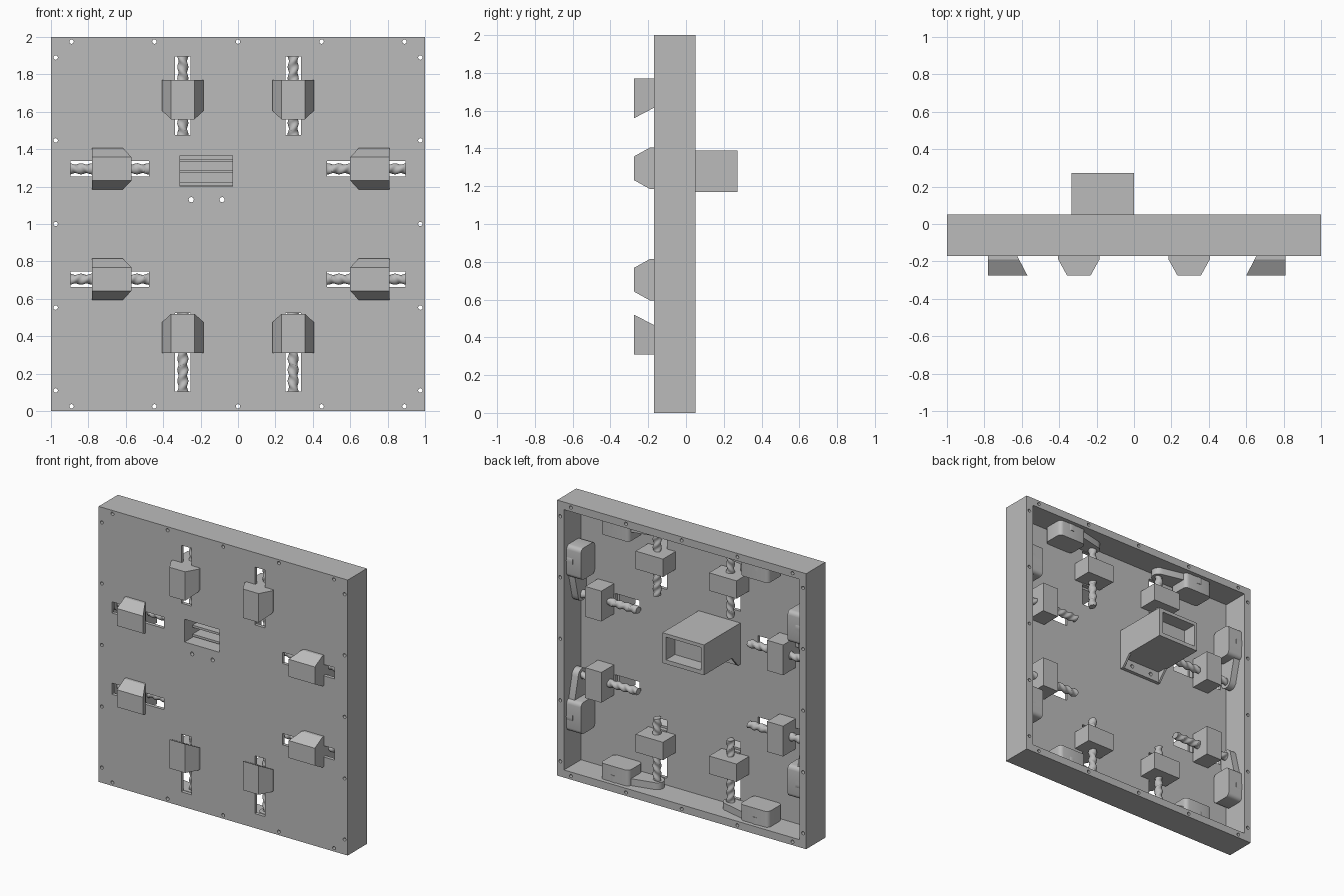
import bpy, bmesh, math

if "Cube" in bpy.data.objects:
    bpy.data.objects.remove(bpy.data.objects["Cube"], do_unlink=True)

grey = bpy.data.materials.new("plain_grey")
grey.use_nodes = True
grey.diffuse_color = (0.5, 0.5, 0.5, 1)
grey.node_tree.nodes["Principled BSDF"].inputs["Base Color"].default_value = (0.5, 0.5, 0.5, 1)


def add_object(name, bm):
    bmesh.ops.recalc_face_normals(bm, faces=bm.faces)
    mesh = bpy.data.meshes.new(name)
    bm.to_mesh(mesh)
    bm.free()
    mesh.materials.append(grey)
    obj = bpy.data.objects.new(name, mesh)
    bpy.context.collection.objects.link(obj)
    return obj


def add_loft(bm, rings):
    """Skin a list of equal rings and cap both ends."""
    loops = [[bm.verts.new(p) for p in ring] for ring in rings]
    n = len(loops[0])
    for a, b in zip(loops, loops[1:]):
        for i in range(n):
            j = (i + 1) % n
            bm.faces.new((a[i], a[j], b[j], b[i]))
    bm.faces.new(loops[0])
    bm.faces.new(loops[-1])


def add_box(bm, x, y, z):
    add_loft(bm, [[(a, y[0], h) for a, h in
                   ((x[0], z[0]), (x[1], z[0]), (x[1], z[1]), (x[0], z[1]))],
                  [(a, y[1], h) for a, h in
                   ((x[0], z[0]), (x[1], z[0]), (x[1], z[1]), (x[0], z[1]))]])


def add_hole(bm, x, z, y0, y1, radius=0.012):
    angles = [math.tau * i / 12 for i in range(12)]
    add_loft(bm, [[(x + radius * math.cos(a), y, z + radius * math.sin(a))
                   for a in angles] for y in (y0, y1)])


def cut(obj, bm):
    """Subtract the cutter mesh and bake the result."""
    cutter = add_object("cutter", bm)
    cutter.hide_render = True
    mod = obj.modifiers.new("cut", "BOOLEAN")
    mod.operation, mod.solver, mod.object = "DIFFERENCE", "EXACT", cutter
    bpy.context.view_layer.update()
    deps = bpy.context.evaluated_depsgraph_get()
    baked = bpy.data.meshes.new_from_object(obj.evaluated_get(deps))
    obj.modifiers.clear()
    obj.data = baked
    bpy.data.objects.remove(cutter, do_unlink=True)


def smooth(obj):
    bpy.ops.object.select_all(action="DESELECT")
    obj.select_set(True)
    bpy.context.view_layer.objects.active = obj
    bpy.ops.object.shade_smooth_by_angle(angle=math.radians(35))


def arc(cx, cy, radius, start, end, steps=8):
    return [(cx + radius * math.cos(math.radians(start + (end - start) * i / steps)),
             cy + radius * math.sin(math.radians(start + (end - start) * i / steps)))
            for i in range(steps + 1)]


def rectangle(t0, t1, y0, y1):
    return [(t0, y0), (t1, y0), (t1, y1), (t0, y1)]


FRONT, BACK, INNER = -0.17, 0.05, -0.145
ROD_T, ROD_Y = 0.295, -0.09
SLOT = (0.475, 0.895)
WINDOW_X, WINDOW_Z = (-0.31, -0.03), (1.2, 1.365)


def placer(angle, side):
    """Map (across, depth, outward) of one clamp to the model."""
    c, s = math.cos(angle), math.sin(angle)

    def place(t, y, r):
        t = side * (ROD_T + t)
        return (r * s + t * c, y, 1 + r * c - t * s)
    return place


# Inner end of the jaw for each edge of the panel: top, left, bottom, right
sides = [("top", 0, 0.56), ("left", 1, 0.60), ("bottom", 2, 0.48), ("right", 3, 0.57)]
clamps = [(f"{name}_{'a' if side > 0 else 'b'}", placer(math.pi / 2 * q, side), tip)
          for name, q, tip in sides for side in (1, -1)]

# Panel: a shallow tray open at the back
bm = bmesh.new()
add_box(bm, (-1, 1), (FRONT, BACK), (0, 2))
panel = add_object("panel", bm)
bm = bmesh.new()
add_box(bm, (-0.945, 0.945), (INNER, 0.2), (0.055, 1.945))
cut(panel, bm)

# Slots, rim screw holes and window
bm = bmesh.new()
for _, place, _ in clamps:
    add_loft(bm, [[place(t, y, r) for t, y in rectangle(-0.041, 0.041, -0.3, -0.1)]
                  for r in SLOT])
for u in (-0.89, -0.447, 0, 0.447, 0.89):
    for v in (-0.975, 0.975):
        add_hole(bm, u, 1 + v, -0.3, 0.2)
        add_hole(bm, v, 1 + u, -0.3, 0.2)
for x in (-0.25, -0.085):
    add_hole(bm, x, 1.13, -0.3, 0.0, 0.014)
add_box(bm, WINDOW_X, (-0.3, -0.1), WINDOW_Z)
cut(panel, bm)

# Clamps: jaw, neck, carriage, threaded rod, drive arm and motor
jaw_outline = [(-0.11, FRONT), (-0.11, -0.19), (-0.063, -0.275),
               (0.063, -0.275), (0.11, -0.19), (0.11, FRONT)]
arm_outline = arc(0, ROD_Y, 0.05, 90, 270) + arc(0.27, -0.055, 0.08, -90, 90)
motor_outline = (arc(0.18, -0.11, 0.03, 180, 270, 4) + arc(0.35, -0.11, 0.03, 270, 360, 4)
                 + arc(0.35, -0.01, 0.03, 0, 90, 4) + arc(0.18, -0.01, 0.03, 90, 180, 4))


def prism(name, place, outline, r0, r1):
    bm = bmesh.new()
    add_loft(bm, [[place(t, y, r) for t, y in outline] for r in (r0, r1)])
    return add_object(name, bm)


for label, place, tip in clamps:
    outer = tip + 0.21
    bm = bmesh.new()
    add_loft(bm, [[place(t, y, tip + 0.055 * (y + 0.275) / 0.105) for t, y in jaw_outline],
                  [place(t, y, outer) for t, y in jaw_outline]])
    add_object("jaw_" + label, bm)
    prism("neck_" + label, place, rectangle(-0.038, 0.038, FRONT, -0.14), tip + 0.07, outer)
    prism("carriage_" + label, place, rectangle(-0.11, 0.11, INNER, 0.0), outer - 0.13, outer)

    # Coarse twin-start thread
    rings = []
    for i in range(65):
        r = 0.445 + 0.455 * i / 64
        ring = []
        for k in range(16):
            a = math.tau * k / 16
            radius = 0.026 + 0.004 * math.cos(2 * a - math.tau * r / 0.06)
            ring.append(place(radius * math.cos(a), ROD_Y + radius * math.sin(a), r))
        rings.append(ring)
    bm = bmesh.new()
    add_loft(bm, rings)
    smooth(add_object("threaded_rod_" + label, bm))

    smooth(prism("drive_arm_" + label, place, arm_outline, 0.895, 0.945))
    smooth(prism("motor_" + label, place, motor_outline, 0.83, 0.945))

# Housing behind the window, open at the front and recessed at the back
bm = bmesh.new()
add_box(bm, (-0.335, 0), (INNER, 0.272), (1.17, 1.39))
housing = add_object("housing", bm)
bm = bmesh.new()
add_box(bm, WINDOW_X, (-0.3, 0.05), WINDOW_Z)
add_box(bm, WINDOW_X, (0.17, 0.4), WINDOW_Z)
cut(housing, bm)

# Slats inside the housing
for i, z in enumerate((1.215, 1.28, 1.34)):
    bm = bmesh.new()
    add_box(bm, WINDOW_X, (-0.08, 0.05), (z - 0.008, z + 0.008))
    add_object(f"slat_{i + 1}", bm)

# Mounting flange with side gussets
bm = bmesh.new()
add_box(bm, (-0.335, 0), (INNER, -0.12), (1.09, 1.17))
flange = add_object("flange", bm)
bm = bmesh.new()
for x in (-0.25, -0.085):
    add_hole(bm, x, 1.13, -0.3, 0.0, 0.014)
cut(flange, bm)
for name, x in (("right", -0.335), ("left", -0.015)):
    bm = bmesh.new()
    add_loft(bm, [[(x + d, -0.12, 1.09), (x + d, -0.05, 1.17), (x + d, -0.12, 1.17)]
                  for d in (0, 0.015)])
    add_object("gusset_" + name, bm)
